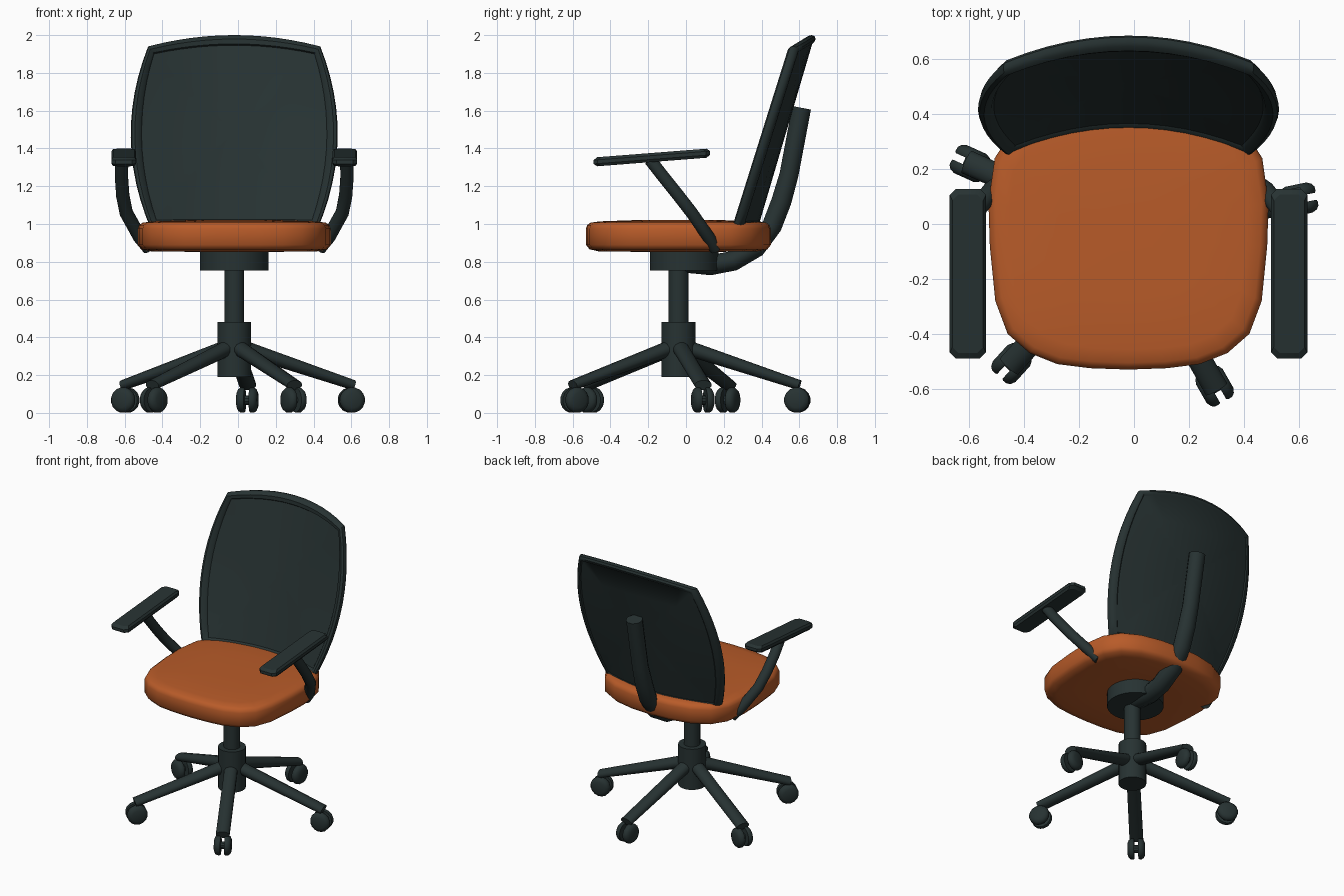
import bpy, bmesh, math
from mathutils import Vector

if "Cube" in bpy.data.objects:
    bpy.data.objects.remove(bpy.data.objects["Cube"])

CX, CY = -0.02, -0.04


def material(name, rgb):
    m = bpy.data.materials.new(name)
    m.diffuse_color = (*rgb, 1)
    m.use_nodes = True
    m.node_tree.nodes["Principled BSDF"].inputs["Base Color"].default_value = m.diffuse_color
    return m


DARK = material("dark slate", (0.02, 0.032, 0.032))
ORANGE = material("burnt orange", (0.48, 0.105, 0.022))


def loft(name, rings, mat, angle=35):
    """Skin a list of equal-length point rings and cap both ends."""
    bm = bmesh.new()
    vs = [[bm.verts.new(p) for p in r] for r in rings]
    n = len(rings[0])
    for a, b in zip(vs, vs[1:]):
        for i in range(n):
            j = (i + 1) % n
            bm.faces.new((a[i], a[j], b[j], b[i]))
    bm.faces.new(vs[0])
    bm.faces.new(vs[-1])
    bmesh.ops.recalc_face_normals(bm, faces=bm.faces)
    me = bpy.data.meshes.new(name)
    bm.to_mesh(me)
    bm.free()
    me.materials.append(mat)
    ob = bpy.data.objects.new(name, me)
    bpy.context.collection.objects.link(ob)
    bpy.ops.object.select_all(action='DESELECT')
    ob.select_set(True)
    bpy.context.view_layer.objects.active = ob
    bpy.ops.object.shade_smooth_by_angle(angle=math.radians(angle))
    return ob


def ellipse(c, a, b, n):
    """Ring round c spanned by the half-axis vectors a and b."""
    return [c + a * math.cos(2 * math.pi * (i + .5) / n)
            + b * math.sin(2 * math.pi * (i + .5) / n) for i in range(n)]


def lathe(name, base, axis, side, prof, mat, n=24):
    """Turn (distance along axis, radius) pairs about an axis."""
    up = axis.cross(side)
    return loft(name, [ellipse(base + axis * d, side * r, up * r, n) for d, r in prof], mat)


def tube(name, pts, radii, side, mat, n=12):
    """Sweep an ellipse (side, depth radii) along a path."""
    pts = [Vector(p) for p in pts]
    rings = []
    for i, p in enumerate(pts):
        t = (pts[min(i + 1, len(pts) - 1)] - pts[max(i - 1, 0)]).normalized()
        s = (side - t * side.dot(t)).normalized()
        rings.append(ellipse(p, s * radii[i][0], t.cross(s) * radii[i][1], n))
    return loft(name, rings, mat, 45)


X, Z = Vector((1, 0, 0)), Vector((0, 0, 1))
centre = Vector((CX, CY, 0))

# Hub, gas column and seat mount
lathe("hub", centre, Z, X, [(.19, .09), (.48, .09)], DARK)
lathe("column", centre, Z, X, [(.40, .053), (.78, .053)], DARK)
lathe("seat_mount", Vector((CX, -.01, 0)), Z, X, [(.755, .183), (.87, .183)], DARK, 28)

# Five legs with twin-wheel casters
for k in range(5):
    a = math.radians(83.7 + 72 * k)
    d = Vector((math.cos(a), math.sin(a), 0))
    s = Z.cross(d)
    tube(f"leg_{k + 1}", [centre + d * .03 + Z * .35, centre + d * .645 + Z * .147],
         [(.044, .042), (.046, .027)], s, DARK)
    hub = centre + d * .633 + Z * .068
    lathe(f"caster_axle_{k + 1}", hub, s, d, [(-.02, .025), (.02, .025)], DARK, 10)
    for side, label in ((1, "left"), (-1, "right")):
        lathe(f"caster_wheel_{label}_{k + 1}", hub, s * side, d,
              [(.013, .064), (.020, .068), (.036, .067), (.048, .058), (.056, .040)], DARK, 16)

# Seat cushion: half outline mirrored, stacked in rounded layers
half = [(0, -.53), (.14, -.525), (.26, -.51), (.36, -.47), (.44, -.40), (.485, -.28),
        (.505, -.08), (.51, .08), (.487, .24), (.42, .345), (.30, .41), (.15, .442), (0, .45)]
outline = half + [(-x, y) for x, y in half[-2:0:-1]]
layers = [(.5, .853), (.86, .855), (.96, .866), (1, .89), (1, .975), (.985, .995),
          (.95, 1.007), (.85, 1.014), (.5, 1.02), (.1, 1.021)]
loft("seat", [[Vector((CX + x * f, CY + (y - CY) * f, z)) for x, y in outline]
              for f, z in layers], ORANGE, 50)


# Backrest: curved panel with a raised rim, in concentric rings
def back_point(u, v, s, depth):
    u, v = u * s, .5 + (v - .5) * s
    z = .97 + .97 * v + .06 * v * (1 - u * u)
    w = .548 - .40 * (v - .52) ** 2
    y = .345 + .295 * (z - 1) - (.10 - .02 * v) * u * u + depth
    return Vector((CX + u * w, y, z))


N = 12
border = ([(-1 + 2 * i / N, 0) for i in range(N)] + [(1, i / N) for i in range(N)]
          + [(1 - 2 * i / N, 1) for i in range(N)] + [(-1, 1 - i / N) for i in range(N)])
section = [(.05, .014), (.3, .014), (.6, .014), (.895, .014), (.91, .002), (.96, -.004),
           (.99, .008), (1, .024), (.99, .042), (.96, .052), (.925, .05), (.91, .042),
           (.6, .042), (.3, .042), (.05, .042)]
loft("backrest", [[back_point(u, v, s, d) for u, v in border] for s, d in section], DARK, 40)

# Curved brace from the seat mount up the back
brace = [(.0, .795), (.13, .782), (.25, .805), (.37, .875), (.455, .99),
         (.505, 1.12), (.545, 1.26), (.612, 1.615)]
tube("back_brace", [(CX, y, z) for y, z in brace],
     [(.065, .055)] * 4 + [(.06, .055)] * 2 + [(.055, .052)] * 2, X, DARK)

# Armrests: bent support and chamfered, tilted pad on each side
support = [(.595, -.19, 1.34), (.597, -.12, 1.25), (.59, -.04, 1.15), (.572, .03, 1.06),
           (.50, .12, .93), (.45, .155, .87)]
for side, label in ((-1, "left"), (1, "right")):
    tube(f"arm_support_{label}", [(CX + side * x, y, z) for x, y, z in support],
         [(.036, .034)] * 6, X, DARK)
    rings = []
    for inset, dz in ((.02, -.024), (0, -.010), (0, .010), (.02, .024)):
        w, y0, y1, c = .066 - inset * .5, -.49 + inset, .128 - inset, .022
        pad = [(-w + c, y0), (w - c, y0), (w, y0 + c), (w, y1 - c),
               (w - c, y1), (-w + c, y1), (-w, y1 - c), (-w, y0 + c)]
        rings.append([Vector((CX + side * .585 + x, y, 1.328 + (y + .49) * .078 + dz))
                      for x, y in pad])
    loft(f"arm_pad_{label}", rings, DARK, 30)
